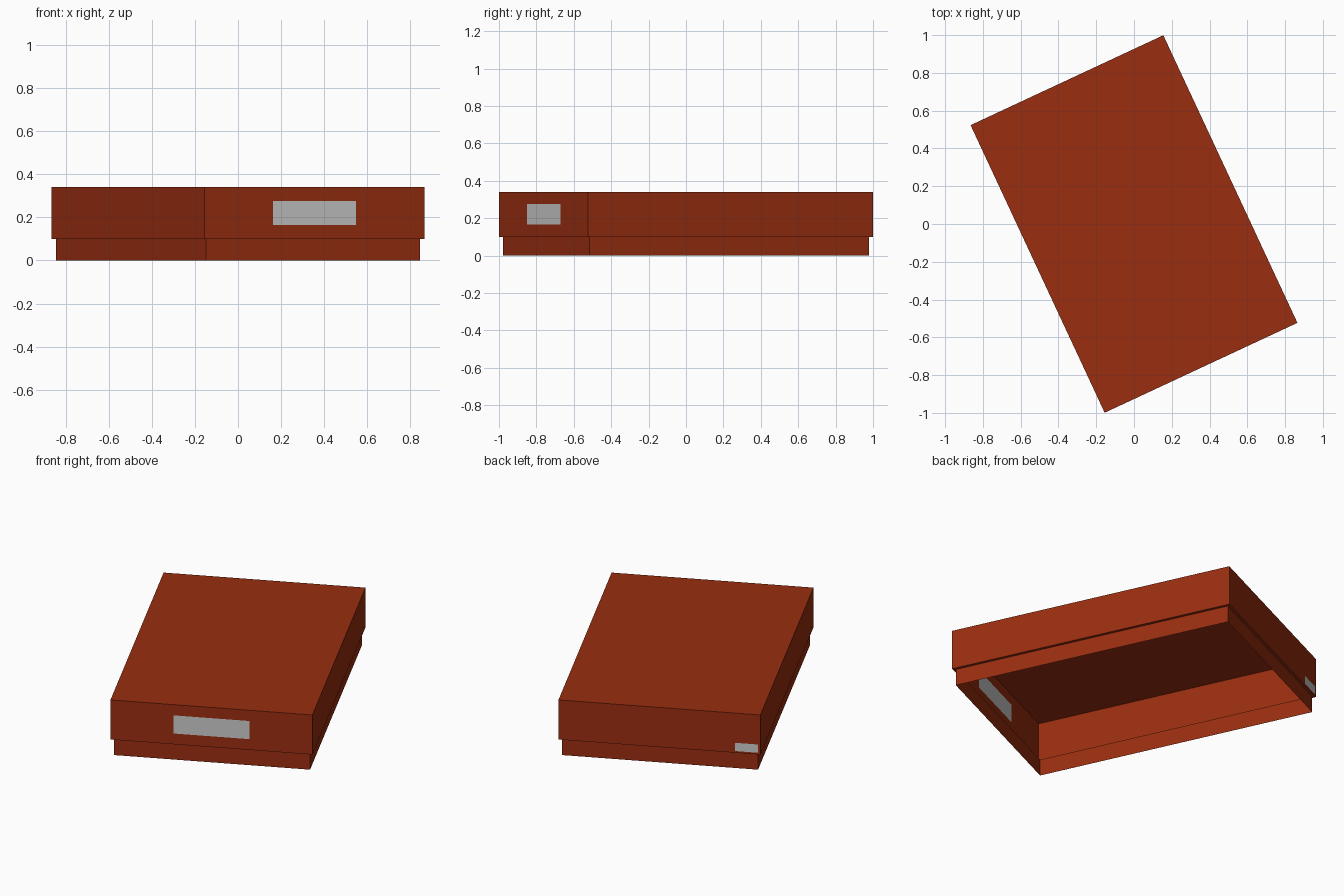
import bpy, bmesh, math
from mathutils import Vector

cube = bpy.data.objects.get("Cube")
if cube:
    bpy.data.objects.remove(cube, do_unlink=True)

TURN = math.radians(25)
HALF_W, HALF_L = 0.563, 0.84
STEP = 0.016
SEAM, TOP = 0.10, 0.34


def material(name, rgb):
    m = bpy.data.materials.new(name)
    m.use_nodes = True
    m.diffuse_color = (*rgb, 1)
    m.node_tree.nodes["Principled BSDF"].inputs["Base Color"].default_value = (*rgb, 1)
    return m


red = material("rust_red", (0.319, 0.027, 0.005))
grey = material("label_grey", (0.604, 0.604, 0.604))


def ring(bm, inset, z):
    w, l = HALF_W - inset, HALF_L - inset
    return [bm.verts.new((x * w, y * l, z))
            for x, y in ((-1, -1), (1, -1), (1, 1), (-1, 1))]


def bridge(bm, low, high):
    for i in range(4):
        j = (i + 1) % 4
        bm.faces.new((low[i], low[j], high[j], high[i]))


def cut_label(bm, side, x0, x1, z0, z1):
    """Cut a grey rectangle into the lid's end wall (side -1 front, 1 back)."""
    def on_wall(f):
        c = f.calc_center_median()
        return abs(c.y - side * HALF_L) < 0.001 and c.z > SEAM

    for co, no in (((x0, 0, 0), (1, 0, 0)), ((x1, 0, 0), (1, 0, 0)),
                   ((0, 0, z0), (0, 0, 1)), ((0, 0, z1), (0, 0, 1))):
        faces = [f for f in bm.faces if on_wall(f)]
        edges = {e for f in faces for e in f.edges}
        verts = {v for f in faces for v in f.verts}
        bmesh.ops.bisect_plane(bm, geom=faces + list(edges) + list(verts),
                               plane_co=Vector(co), plane_no=Vector(no))
    for f in bm.faces:
        c = f.calc_center_median()
        if on_wall(f) and x0 < c.x < x1 and z0 < c.z < z1:
            f.material_index = 1


def finish(bm, name):
    bm.normal_update()
    mesh = bpy.data.meshes.new(name)
    bm.to_mesh(mesh)
    bm.free()
    mesh.materials.append(red)
    mesh.materials.append(grey)
    obj = bpy.data.objects.new(name, mesh)
    obj.rotation_euler.z = TURN
    bpy.context.collection.objects.link(obj)


# Lid: thin shell with a ledge under its rim and two labels on the ends
bm = bmesh.new()
ledge, rim, top = ring(bm, STEP, SEAM), ring(bm, 0, SEAM), ring(bm, 0, TOP)
bridge(bm, ledge, rim)
bridge(bm, rim, top)
bm.faces.new(top)
cut_label(bm, -1, -0.212, 0.212, 0.165, 0.275)
cut_label(bm, 1, -0.55, -0.42, 0.11, 0.16)
finish(bm, "box_lid")

# Base: narrower open sleeve below the lid
bm = bmesh.new()
bridge(bm, ring(bm, STEP, 0), ring(bm, STEP, SEAM))
finish(bm, "box_base")
